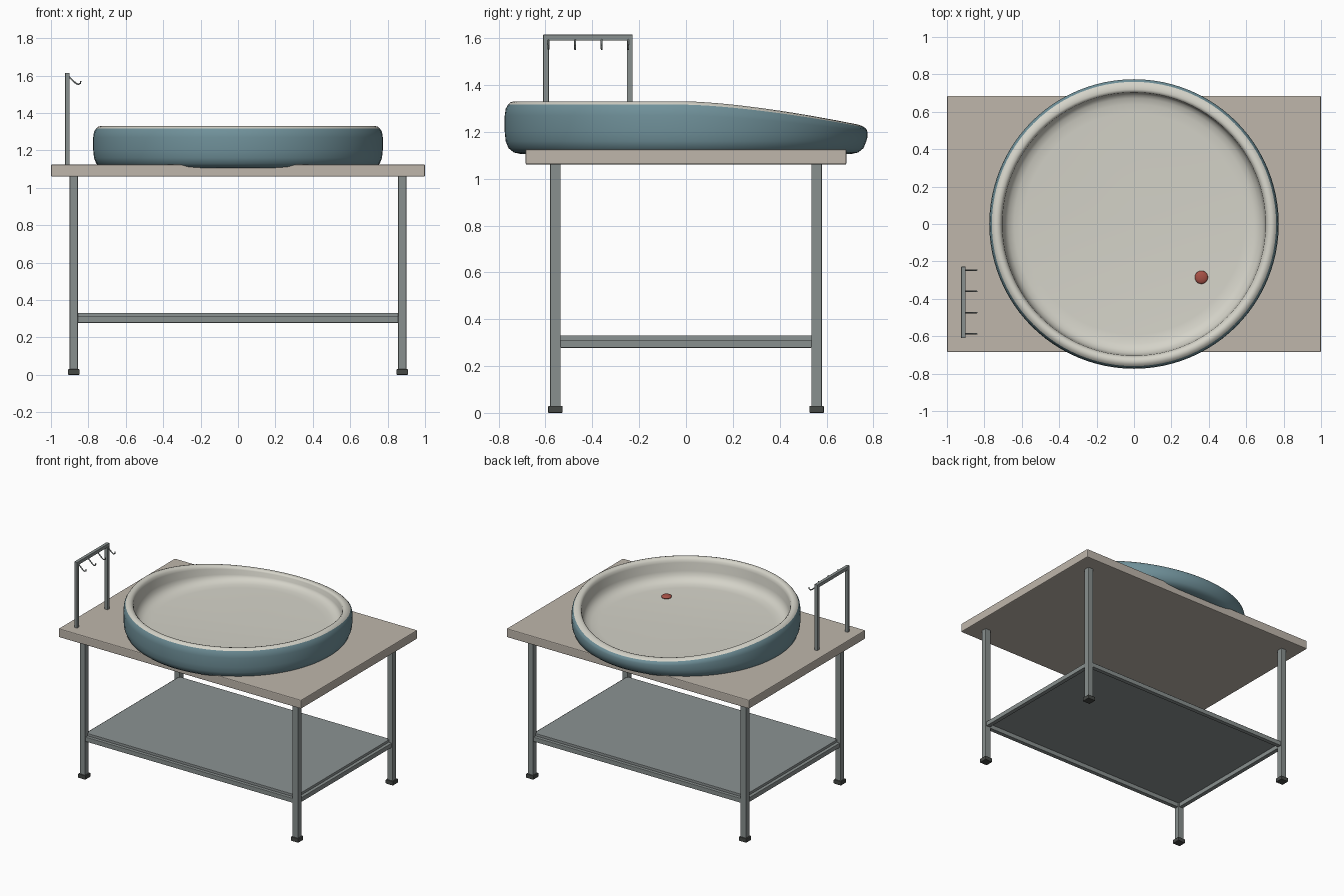
import bpy, bmesh
from math import sin, cos, pi

if "Cube" in bpy.data.objects:
    bpy.data.objects.remove(bpy.data.objects["Cube"])


def mat(name, r, g, b):
    m = bpy.data.materials.new(name)
    m.diffuse_color = (r, g, b, 1)
    m.use_nodes = True
    m.node_tree.nodes["Principled BSDF"].inputs["Base Color"].default_value = m.diffuse_color
    return m


STONE = mat("warm_stone", 0.52, 0.47, 0.41)
STEEL = mat("steel", 0.25, 0.28, 0.275)
SHELF = mat("shelf_grey", 0.26, 0.29, 0.29)
RUBBER = mat("rubber", 0.06, 0.065, 0.06)
TEAL = mat("teal", 0.16, 0.28, 0.32)
CREAM = mat("cream", 0.66, 0.65, 0.58)
RED = mat("red", 0.38, 0.08, 0.06)


def smooth(ob, angle=0.6):
    bpy.ops.object.select_all(action='DESELECT')
    ob.select_set(True)
    bpy.context.view_layer.objects.active = ob
    bpy.ops.object.shade_smooth_by_angle(angle=angle)


def box(name, lo, hi, material, bevel=0.003):
    bpy.ops.mesh.primitive_cube_add(size=1, location=[(a + b) / 2 for a, b in zip(lo, hi)])
    ob = bpy.context.object
    ob.name = name
    ob.scale = [b - a for a, b in zip(lo, hi)]
    bpy.ops.object.transform_apply(location=False, rotation=False, scale=True)
    ob.data.materials.append(material)
    if bevel:
        mod = ob.modifiers.new("bevel", 'BEVEL')
        mod.width = bevel
        mod.segments = 2
    return ob


def cbox(name, x, y, wx, wy, z0, z1, material, bevel=0.003):
    return box(name, (x - wx / 2, y - wy / 2, z0), (x + wx / 2, y + wy / 2, z1), material, bevel)


def slope(y, z):
    # lowers the rim smoothly towards the back
    f = min(1, max(0, (z - 1.16) / 0.17))
    return z - 0.107 * f * max(0, y / 0.773) ** 1.5


def lathe(name, profile, material, n=96):
    bm = bmesh.new()
    rings = []
    for r, z in profile:
        if r == 0:
            rings.append([bm.verts.new((0, 0, z))] * n)
            continue
        ring = []
        for i in range(n):
            a = 2 * pi * i / n
            y = r * sin(a)
            ring.append(bm.verts.new((r * cos(a), y, slope(y, z))))
        rings.append(ring)
    for a, b in zip(rings, rings[1:]):
        for i in range(n):
            j = (i + 1) % n
            bm.faces.new(list(dict.fromkeys((a[i], a[j], b[j], b[i]))))
    me = bpy.data.meshes.new(name)
    bm.to_mesh(me)
    bm.free()
    ob = bpy.data.objects.new(name, me)
    bpy.context.collection.objects.link(ob)
    me.materials.append(material)
    smooth(ob, 0.9)
    return ob


# table top
box("table_top", (-1, -0.685, 1.06), (1, 0.685, 1.125), STONE, 0.006)

# legs, feet and shelf rails
LX, LY, LW = 0.878, 0.558, 0.044
for sx, xn in ((-1, "left"), (1, "right")):
    for sy, yn in ((-1, "front"), (1, "back")):
        cbox(f"{yn}_{xn}_leg", sx * LX, sy * LY, LW, LW, 0.02, 1.065, STEEL)
        cbox(f"{yn}_{xn}_foot", sx * LX, sy * LY, 0.062, 0.062, 0, 0.03, RUBBER, 0.004)
    cbox(f"{xn}_shelf_rail", sx * LX, 0, 0.032, 2 * LY - LW, 0.278, 0.312, STEEL)
for sy, yn in ((-1, "front"), (1, "back")):
    cbox(f"{yn}_shelf_rail", 0, sy * LY, 2 * LX - LW, 0.032, 0.278, 0.312, STEEL)

# lower shelf panel
cbox("lower_shelf", 0, 0, 1.74, 1.10, 0.31, 0.33, SHELF, 0.002)

# round basin: outer shell and inner liner with rolled lip
lathe("basin_shell", [(0, 1.105), (0.705, 1.105), (0.735, 1.112), (0.758, 1.13), (0.77, 1.16),
                      (0.774, 1.20), (0.774, 1.27), (0.770, 1.298), (0.760, 1.316)], TEAL)
lathe("basin_liner", [(0.760, 1.316), (0.750, 1.326), (0.735, 1.33), (0.720, 1.326), (0.709, 1.315),
                      (0.704, 1.295), (0.700, 1.235), (0.692, 1.205), (0.672, 1.18),
                      (0.640, 1.165), (0.59, 1.16), (0, 1.16)], CREAM)

# red drain plug
bpy.ops.mesh.primitive_uv_sphere_add(segments=32, ring_count=16, radius=1, location=(0.36, -0.285, 1.165))
plug = bpy.context.object
plug.name = "drain_plug"
plug.scale = (0.035, 0.035, 0.014)
plug.data.materials.append(RED)
smooth(plug, 1.0)

# tool rack frame
RX, Y0, Y1, W = -0.912, -0.598, -0.24, 0.024
for name, y in (("rack_front_post", Y0), ("rack_back_post", Y1)):
    cbox(name, RX, y, W, W, 1.12, 1.60, STEEL, 0.002)
cbox("rack_bar", RX, (Y0 + Y1) / 2, W, Y1 - Y0 + W, 1.59, 1.615, STEEL, 0.002)

# rack hooks
for i in range(4):
    y = -0.587 + i * 0.1135
    cu = bpy.data.curves.new(f"rack_hook_{i + 1}", 'CURVE')
    cu.dimensions = '3D'
    cu.bevel_depth = 0.004
    cu.bevel_resolution = 2
    cu.use_fill_caps = True
    pts = [(-0.905, 1.595), (-0.888, 1.578), (-0.866, 1.558), (-0.853, 1.553), (-0.843, 1.558), (-0.841, 1.571)]
    sp = cu.splines.new('POLY')
    sp.points.add(len(pts) - 1)
    for p, (x, z) in zip(sp.points, pts):
        p.co = (x, y, z, 1)
    ob = bpy.data.objects.new(cu.name, cu)
    bpy.context.collection.objects.link(ob)
    cu.materials.append(STEEL)
